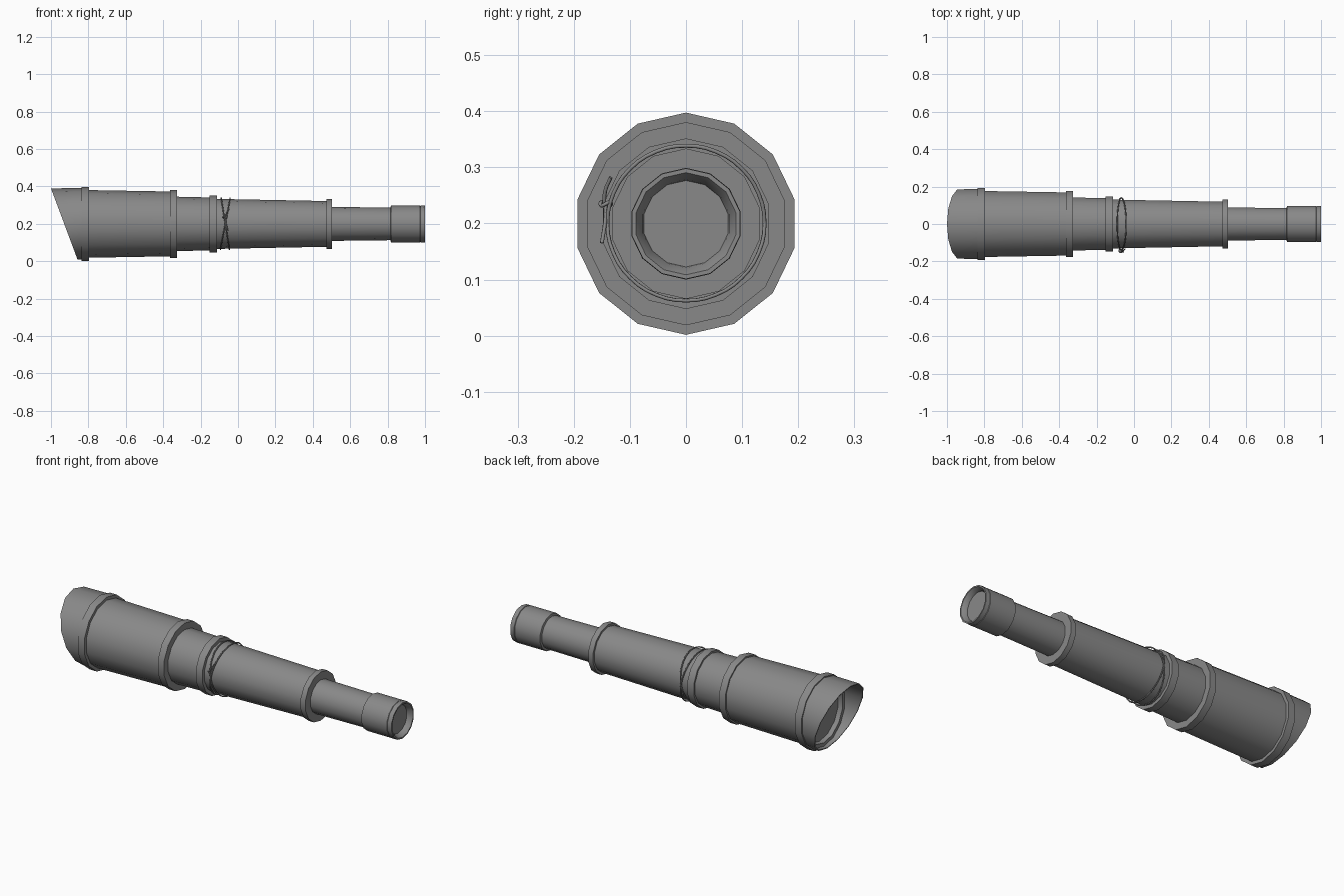
import bpy, bmesh, math
from mathutils import Vector

if "Cube" in bpy.data.objects:
    bpy.data.objects.remove(bpy.data.objects["Cube"])

SIDES = 14
CZ = 0.1995

# dark grey finish
dark = bpy.data.materials.new("dark_grey")
dark.diffuse_color = (0.25, 0.25, 0.25, 1)
dark.use_nodes = True
dark.node_tree.nodes["Principled BSDF"].inputs["Base Color"].default_value = dark.diffuse_color


def lathe(name, profile, closed=False, cap=False, warp=None):
    """Revolve (x, radius) points around the long axis; warp may move x per vertex."""
    bm = bmesh.new()
    rings = []
    for i, (x, r) in enumerate(profile):
        ring = []
        for k in range(SIDES):
            a = math.pi / 2 + 2 * math.pi * k / SIDES
            y, z = r * math.cos(a), r * math.sin(a)
            ring.append(bm.verts.new((warp(i, x, z) if warp else x, y, z + CZ)))
        rings.append(ring)
    pairs = list(zip(rings, rings[1:]))
    if closed:
        pairs.append((rings[-1], rings[0]))
    for a, b in pairs:
        for k in range(SIDES):
            j = (k + 1) % SIDES
            bm.faces.new((a[k], a[j], b[j], b[k]))
    if cap:
        bm.faces.new(rings[-1])
    bmesh.ops.recalc_face_normals(bm, faces=bm.faces)
    me = bpy.data.meshes.new(name)
    bm.to_mesh(me)
    bm.free()
    me.materials.append(dark)
    ob = bpy.data.objects.new(name, me)
    bpy.context.collection.objects.link(ob)
    bpy.ops.object.select_all(action='DESELECT')
    ob.select_set(True)
    bpy.context.view_layer.objects.active = ob
    bpy.ops.object.shade_smooth_by_angle(angle=math.radians(32))


def collar(name, x0, x1, r, inner):
    """Raised square-edged ring."""
    lathe(name, [(x0, inner), (x0, r), (x1, r), (x1, inner)], closed=True)


# slanted sun shade, front end cut at an angle
def slant(i, x, z):
    return -0.929 - 0.373 * z if i in (1, 2) else x


lathe("sun_shade", [(-0.82, 0.192), (-0.929, 0.19), (-0.929, 0.184), (-0.82, 0.184)],
      closed=True, warp=slant)

# objective lens with its seat
lathe("objective_lens", [(-0.825, 0.186), (-0.825, 0.168), (-0.812, 0.163),
                         (-0.814, 0.08)], cap=True)

# telescoping tubes
lathe("main_tube", [(-0.81, 0.181), (-0.35, 0.173)])
lathe("second_tube", [(-0.35, 0.146), (-0.13, 0.141)])
lathe("third_tube", [(-0.13, 0.134), (0.485, 0.122)])
lathe("last_tube", [(0.485, 0.091), (0.83, 0.087)])

# collars at the joints
collar("front_collar", -0.838, -0.797, 0.198, 0.165)
collar("main_collar", -0.363, -0.325, 0.181, 0.14)
collar("second_collar", -0.152, -0.112, 0.152, 0.13)
collar("third_collar", 0.472, 0.502, 0.134, 0.088)

# eyepiece with a narrow rim and recessed glass
lathe("eyepiece", [(0.815, 0.086), (0.818, 0.099), (0.972, 0.099), (0.974, 0.096),
                   (0.976, 0.0995), (1.0, 0.0985), (1.0, 0.091), (0.982, 0.079),
                   (0.972, 0.077)], cap=True)


# thin cord
def cord(name, pts, cyclic=False, r=0.0035):
    cu = bpy.data.curves.new(name, 'CURVE')
    cu.dimensions = '3D'
    cu.bevel_depth = r
    cu.bevel_resolution = 1
    cu.resolution_u = 3
    cu.materials.append(dark)
    sp = cu.splines.new('BEZIER')
    sp.bezier_points.add(len(pts) - 1)
    for p, co in zip(sp.bezier_points, pts):
        p.co = Vector(co)
        p.handle_left_type = p.handle_right_type = 'AUTO'
    sp.use_cyclic_u = cyclic
    ob = bpy.data.objects.new(name, cu)
    bpy.context.collection.objects.link(ob)


# two loops tilted opposite ways, crossing at the sides
for name, tilt in (("cord_loop_a", -0.022), ("cord_loop_b", 0.026)):
    pts = []
    for k in range(16):
        a = 2 * math.pi * k / 16
        pts.append((-0.068 + tilt * math.sin(a), 0.14 * math.cos(a),
                    CZ + 0.001 + 0.138 * math.sin(a)))
    cord(name, pts, cyclic=True)

# knot and loose tails on the front side
cord("cord_knot", [(-0.07 + 0.01 * math.cos(a), -0.143 + 0.009 * math.sin(a),
                    0.235 + 0.004 * math.sin(2 * a))
                   for a in (i * math.pi / 3 for i in range(6))], cyclic=True)
cord("cord_tail_up", [(-0.07, -0.146, 0.232), (-0.06, -0.144, 0.258), (-0.048, -0.134, 0.282)])
cord("cord_tail_down", [(-0.07, -0.143, 0.238), (-0.065, -0.144, 0.205), (-0.055, -0.15, 0.165)])
